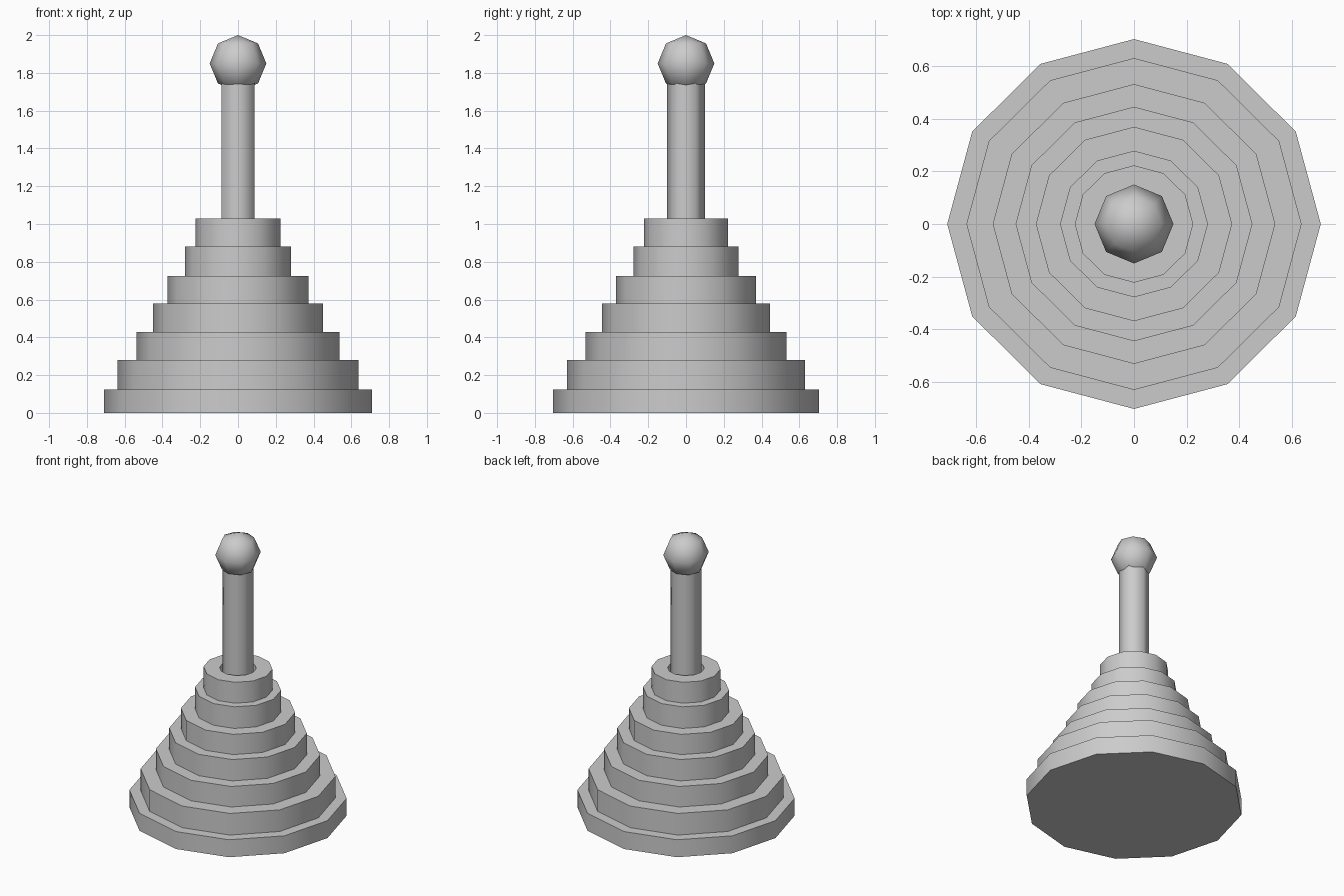
import bpy, bmesh, math
from mathutils import Matrix

cube = bpy.data.objects.get("Cube")
if cube:
    bpy.data.objects.remove(cube, do_unlink=True)

# One plain grey for the whole toy
grey = bpy.data.materials.new("plain grey")
grey.use_nodes = True
colour = (0.6, 0.6, 0.6, 1)
grey.diffuse_color = colour
grey.node_tree.nodes["Principled BSDF"].inputs["Base Color"].default_value = colour


def add_part(name, bm, smooth_angle):
    bmesh.ops.recalc_face_normals(bm, faces=bm.faces)
    mesh = bpy.data.meshes.new(name)
    bm.to_mesh(mesh)
    bm.free()
    mesh.materials.append(grey)
    obj = bpy.data.objects.new(name, mesh)
    bpy.context.collection.objects.link(obj)
    bpy.ops.object.select_all(action='DESELECT')
    obj.select_set(True)
    bpy.context.view_layer.objects.active = obj
    bpy.ops.object.shade_smooth_by_angle(angle=math.radians(smooth_angle))
    return obj


def prism(name, sides, radius, bottom, top, turn=0, smooth_angle=40):
    bm = bmesh.new()
    place = Matrix.Translation((0, 0, (bottom + top) / 2)) @ Matrix.Rotation(turn, 4, 'Z')
    bmesh.ops.create_cone(bm, cap_ends=True, segments=sides, radius1=radius,
                          radius2=radius, depth=top - bottom, matrix=place)
    return add_part(name, bm, smooth_angle)


def ring(name, outer, inner, bottom, top, sides=12):
    # Square section swept round the pole
    bm = bmesh.new()
    section = [(inner, bottom), (outer, bottom), (outer, top), (inner, top)]
    loops = []
    for i in range(sides):
        a = math.tau * i / sides
        loops.append([bm.verts.new((r * math.cos(a), r * math.sin(a) * SQUASH, z))
                      for r, z in section])
    for i in range(sides):
        here, after = loops[i], loops[(i + 1) % sides]
        for k in range(4):
            n = (k + 1) % 4
            bm.faces.new((here[k], after[k], after[n], here[n]))
    return add_part(name, bm, 40)


SQUASH = 0.99  # the discs are slightly narrower front to back

# Base disc
base = prism("base", 12, 0.71, 0, 0.125)
base.scale.y = SQUASH

# Stacked rings, largest first
radii = [0.637, 0.537, 0.45, 0.373, 0.281, 0.225]
levels = [0.125, 0.28, 0.427, 0.58, 0.725, 0.88, 1.03]
for i, radius in enumerate(radii):
    ring(f"ring_{i + 1}", radius, 0.12, levels[i], levels[i + 1])

# Six-sided pole with a corner facing the front
prism("pole", 6, 0.1, 0.125, 1.755, smooth_angle=65)

# Low-poly ball on top
bm = bmesh.new()
bmesh.ops.create_uvsphere(bm, u_segments=8, v_segments=4, radius=0.15,
                          matrix=Matrix.Translation((0, 0, 1.85)))
add_part("ball", bm, 60)
